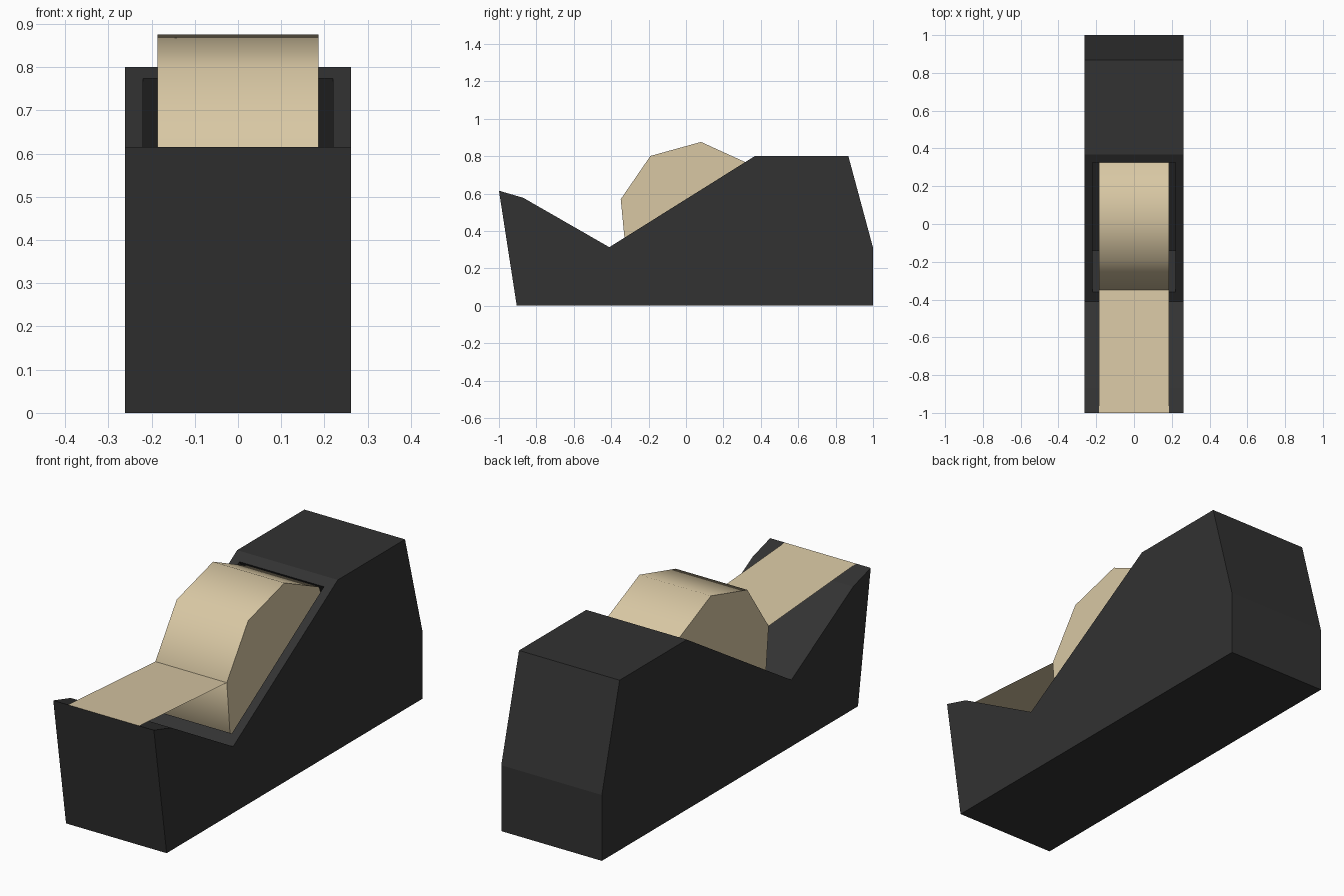
import bpy, bmesh, math

if "Cube" in bpy.data.objects:
    bpy.data.objects.remove(bpy.data.objects["Cube"])


def material(name, rgb):
    m = bpy.data.materials.new(name)
    m.diffuse_color = (*rgb, 1)
    m.use_nodes = True
    m.node_tree.nodes["Principled BSDF"].inputs["Base Color"].default_value = m.diffuse_color
    return m


def extrude_profile(name, points, half_width, mat):
    """Solid made from a (y, z) profile, spanning -half_width..half_width in x."""
    bm = bmesh.new()
    face = bm.faces.new([bm.verts.new((-half_width, y, z)) for y, z in points])
    ext = bmesh.ops.extrude_face_region(bm, geom=[face])
    moved = [v for v in ext["geom"] if isinstance(v, bmesh.types.BMVert)]
    bmesh.ops.translate(bm, verts=moved, vec=(2 * half_width, 0, 0))
    bmesh.ops.recalc_face_normals(bm, faces=bm.faces)
    return add_object(name, bm, mat)


def add_object(name, bm, mat):
    me = bpy.data.meshes.new(name)
    bm.to_mesh(me)
    bm.free()
    me.materials.append(mat)
    ob = bpy.data.objects.new(name, me)
    bpy.context.collection.objects.link(ob)
    return ob


black = material("black plastic", (0.032, 0.032, 0.032))
tan = material("tan tape", (0.69, 0.575, 0.37))

# Dispenser body
body = extrude_profile("body", [
    (-0.905, 0), (1, 0), (1, 0.31), (0.868, 0.8), (0.368, 0.8),
    (-0.41, 0.313), (-0.87, 0.577), (-1, 0.615)], 0.262, black)

# Slot for the roll, cut at right angles to the slope
low, high, depth = (-0.36, 0.344), (0.325, 0.773), (0.22, -0.32)


def along(p, t):
    return (p[0] + depth[0] * t, p[1] + depth[1] * t)


cutter = extrude_profile("slot_cutter", [
    along(low, -0.4), along(low, 1), along(high, 1), along(high, -0.4)], 0.22, black)
mod = body.modifiers.new("slot", "BOOLEAN")
mod.operation = "DIFFERENCE"
mod.solver = "EXACT"
mod.object = cutter
bpy.context.view_layer.objects.active = body
bpy.ops.object.modifier_apply(modifier="slot")
bpy.data.objects.remove(cutter)

# Nine-sided tape roll
R, cy, cz, sides = 0.41, 0.048, 0.467, 9
angles = [math.radians(85.5 + 360 * i / sides) for i in range(sides)]
ring = [(cy + R * math.cos(a), cz + R * math.sin(a)) for a in angles]
roll = extrude_profile("tape_roll", ring, 0.186, tan)
bpy.ops.object.select_all(action="DESELECT")
roll.select_set(True)
bpy.context.view_layer.objects.active = roll
bpy.ops.object.shade_smooth_by_angle(angle=math.radians(60))

# Loose strip of tape from the roll to the front lip
y, z = ring[2]
bm = bmesh.new()
bm.faces.new([bm.verts.new(p) for p in (
    (-0.186, -1, 0.615), (0.186, -1, 0.615), (0.186, y, z), (-0.186, y, z))])
add_object("tape_strip", bm, tan)
